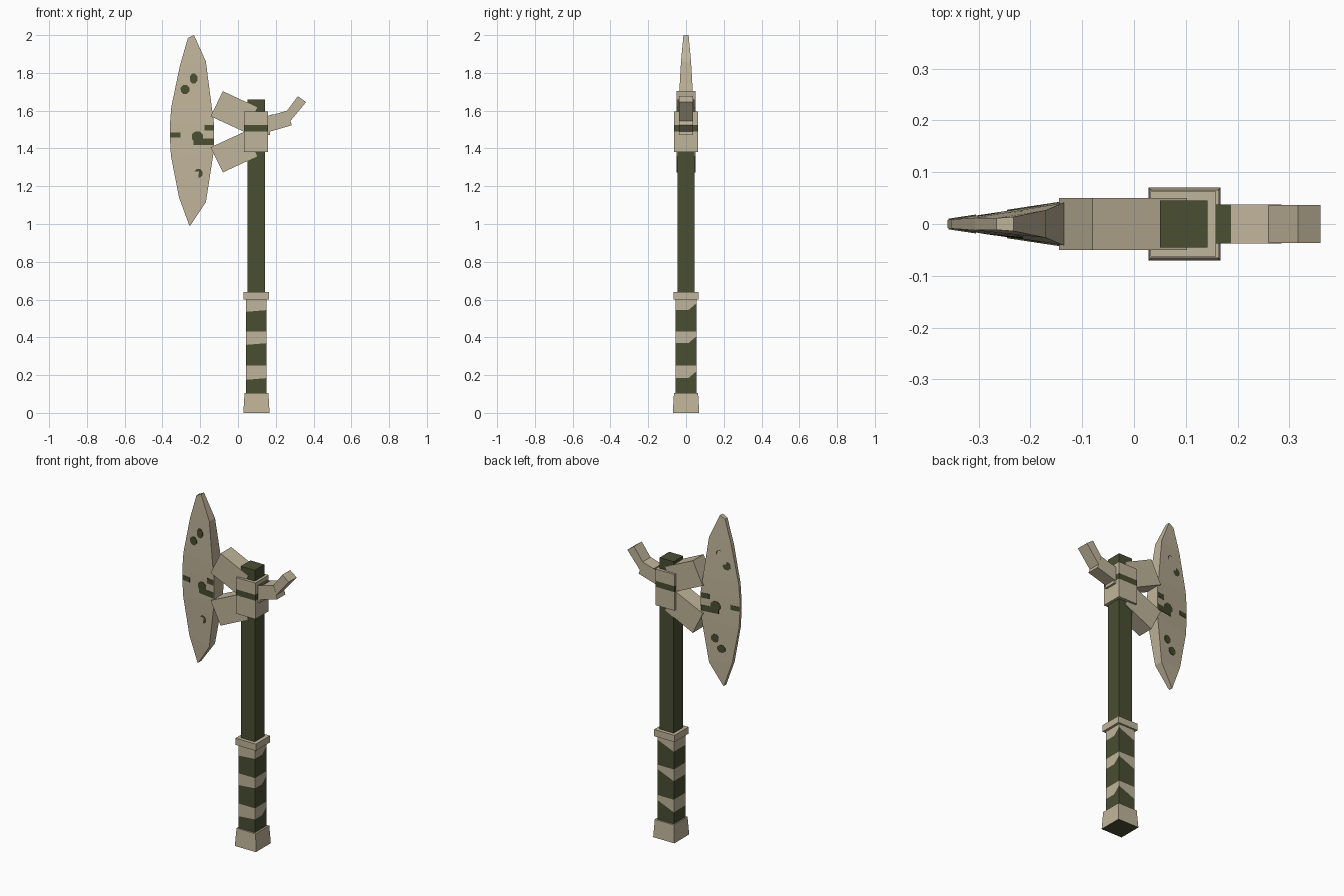
import bpy, bmesh, math
from mathutils import Vector
from mathutils.bvhtree import BVHTree

if "Cube" in bpy.data.objects:
    bpy.data.objects.remove(bpy.data.objects["Cube"])


def material(name, rgb):
    m = bpy.data.materials.new(name)
    m.use_nodes = True
    m.diffuse_color = (*rgb, 1)
    m.node_tree.nodes["Principled BSDF"].inputs["Base Color"].default_value = (*rgb, 1)
    return m


BONE = material("bone beige", (0.53, 0.46, 0.325))
GREEN = material("dark olive", (0.068, 0.077, 0.032))


def finish(name, bm, mats):
    bmesh.ops.recalc_face_normals(bm, faces=bm.faces)
    me = bpy.data.meshes.new(name)
    bm.to_mesh(me)
    bm.free()
    for m in mats:
        me.materials.append(m)
    ob = bpy.data.objects.new(name, me)
    bpy.context.collection.objects.link(ob)
    return ob


def loft(name, rings, mats=(BONE,), bands=None, bottom=0):
    """Skin a stack of closed rings; bands gives a material index per level."""
    bm = bmesh.new()
    loops = [[bm.verts.new(p) for p in ring] for ring in rings]
    n = len(loops[0])
    for k, (a, b) in enumerate(zip(loops, loops[1:])):
        for i in range(n):
            j = (i + 1) % n
            f = bm.faces.new((a[i], a[j], b[j], b[i]))
            f.material_index = bands[k] if bands else 0
    bm.faces.new(loops[0]).material_index = bottom
    bm.faces.new(loops[-1])
    return finish(name, bm, mats)


def rect(x0, x1, y, z):
    return [(x0, -y, z), (x1, -y, z), (x1, y, z), (x0, y, z)]


def prism(name, outline, y):
    """Extrude an x-z outline to half depth y on both sides."""
    return loft(name, [[(x, s * y, z) for x, z in outline] for s in (-1, 1)])


# Handle: shaft, pommel and collar
loft("shaft", [rect(0.05, 0.142, 0.045, z) for z in (0.58, 1.66)], (GREEN,))
loft("pommel", [rect(0.028, 0.167, 0.07, 0), rect(0.035, 0.161, 0.064, 0.105)],
     (BONE, GREEN), [0], bottom=1)
loft("grip_collar", [rect(0.03, 0.164, 0.066, z) for z in (0.6, 0.64)])


# Wrapped grip: the lower edge of each pale stripe climbs toward the back corner
def grip_ring(z, rise):
    return [(0.042, -0.055, z), (0.15, -0.055, z + rise * 0.2), (0.15, 0.012, z + rise * 0.2),
            (0.15, 0.055, z + rise), (0.042, 0.055, z)]


grip = [(0.09, 0), (0.175, 0.045), (0.25, 0), (0.36, 0.045), (0.43, 0), (0.535, 0.045), (0.605, 0)]
loft("grip", [grip_ring(*g) for g in grip], (BONE, GREEN), [1, 0, 1, 0, 1, 0])

# Head block with a dark band
loft("head_block", [rect(0.032, 0.158, 0.063, z) for z in (1.38, 1.49, 1.525, 1.595)],
     (BONE, GREEN), [0, 1, 0])

# Brackets joining the head to the blade, mirrored about the head's middle
MID = 1.488
bracket = [(-0.145, 0.082), (-0.08, 0.215), (0.102, 0.13), (0.04, -0.003)]
for name, s in (("upper_bracket", 1), ("lower_bracket", -1)):
    prism(name, [(x, MID + s * z) for x, z in bracket], 0.05)

# Rear hook in two pieces, with a dark patch where it meets the head
prism("hook_arm", [(0.14, 1.565), (0.26, 1.60), (0.285, 1.523), (0.165, 1.488), (0.14, 1.482)], 0.038)
prism("hook_tip", [(0.258, 1.598), (0.317, 1.677), (0.36, 1.645), (0.277, 1.545)], 0.037)
prism("hook_root", [(0.14, 1.54), (0.165, 1.54), (0.17, 1.47), (0.14, 1.47)], 0.037)
patch = prism("hook_patch", [(0.155, 1.571), (0.187, 1.581), (0.187, 1.577), (0.155, 1.567)], 0.038)
patch.data.materials[0] = GREEN


# Blade: thin at the cutting edge, thick at the back, tapering to both tips
def half_depth(x, z):
    return (0.008 + (x + 0.36) * 0.152) * (1 - 0.5 * min(1, abs(z - MID) / 0.5) ** 2)


blade_rows = [((-0.257, 0.99), (-0.25, 0.995)), ((-0.312, 1.14), (-0.17, 1.115)),
              ((-0.355, 1.36), (-0.129, 1.38)), ((-0.36, 1.45), (-0.127, 1.45)),
              ((-0.36, 1.53), (-0.127, 1.53)), ((-0.353, 1.62), (-0.139, 1.62)),
              ((-0.307, 1.84), (-0.17, 1.86)), ((-0.265, 1.985), (-0.233, 2.0))]
rings = []
for (x0, z0), (x1, z1) in blade_rows:
    d0, d1 = half_depth(x0, z0), half_depth(x1, z1)
    rings.append([(x0, -d0, z0), (x1, -d1, z1), (x1, d1, z1), (x0, d0, z0)])
blade = loft("blade", rings)

# Dark stains laid on both faces of the blade
tree = BVHTree.FromPolygons([v.co for v in blade.data.vertices],
                            [p.vertices for p in blade.data.polygons])


def blob(x, z, rx, rz):
    return [(x + rx * math.cos(a * math.pi / 4 + 0.4), z + rz * math.sin(a * math.pi / 4 + 0.4))
            for a in range(8)]


def bar(x0, x1, z0, z1):
    return [(x0, z0), (x1, z0), (x1, z1), (x0, z1)]


stains = [blob(-0.235, 1.77, 0.022, 0.028), blob(-0.28, 1.712, 0.025, 0.026),
          blob(-0.21, 1.268, 0.024, 0.025), blob(-0.248, 1.212, 0.026, 0.024),
          blob(-0.215, 1.462, 0.032, 0.03), bar(-0.235, -0.13, 1.418, 1.452),
          bar(-0.178, -0.13, 1.495, 1.525), bar(-0.358, -0.305, 1.458, 1.485)]
bm = bmesh.new()
for side in (-1, 1):
    for outline in stains:
        verts = []
        for x, z in outline:
            hit = tree.ray_cast(Vector((x, side, z)), Vector((0, -side, 0)))[0]
            if hit:
                verts.append(bm.verts.new(hit + Vector((0, side * 0.002, 0))))
        if len(verts) > 2:
            low = bmesh.ops.extrude_face_region(bm, geom=[bm.faces.new(verts)])["geom"]
            bmesh.ops.translate(bm, vec=(0, -side * 0.003, 0),
                                verts=[g for g in low if isinstance(g, bmesh.types.BMVert)])
finish("blade_stains", bm, (GREEN,))
